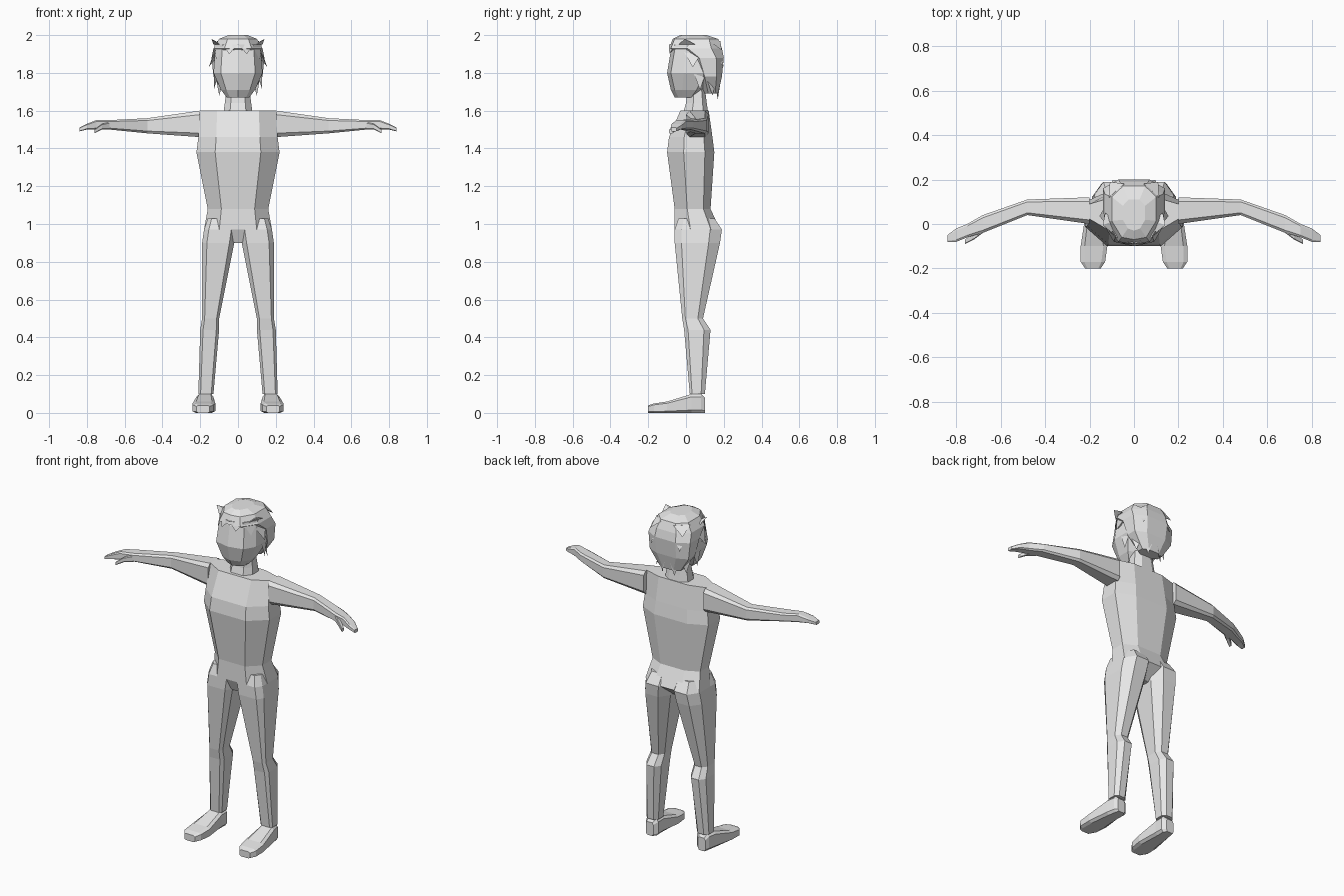
import bpy
import bmesh
from math import sin, cos, radians
from mathutils import Vector

cube = bpy.data.objects.get("Cube")
if cube:
    bpy.data.objects.remove(cube, do_unlink=True)

# One plain clay colour for the whole figure
grey = (.8, .8, .8, 1)
clay = bpy.data.materials.new("light_grey")
clay.use_nodes = True
clay.diffuse_color = grey
clay.node_tree.nodes["Principled BSDF"].inputs["Base Color"].default_value = grey


def finish(name, bm, mirrored):
    """Turn a bmesh into a flat shaded object, optionally mirrored across x."""
    bmesh.ops.recalc_face_normals(bm, faces=bm.faces)
    mesh = bpy.data.meshes.new(name)
    bm.to_mesh(mesh)
    bm.free()
    mesh.materials.append(clay)
    obj = bpy.data.objects.new(name, mesh)
    bpy.context.collection.objects.link(obj)
    if mirrored:
        obj.modifiers.new("mirror", 'MIRROR').use_mirror_merge = False


def loft(name, rings, mirrored=False):
    """Skin a row of rings that all have the same number of points."""
    bm = bmesh.new()
    loops = [[bm.verts.new(point) for point in ring] for ring in rings]
    count = len(loops[0])
    for low, high in zip(loops, loops[1:]):
        for i in range(count):
            j = (i + 1) % count
            bm.faces.new((low[i], low[j], high[j], high[i]))
    bm.faces.new(loops[0])
    bm.faces.new(loops[-1])
    finish(name, bm, mirrored)


def body_ring(z, half_width, front, back, panel=.55, ridge=0):
    """Symmetrical section with a front ridge, front, side and back panels."""
    depth = back - front
    half = [(half_width * panel, front + ridge),
            (half_width, front + depth * .35),
            (half_width, front + depth * .8),
            (half_width / 2, back)]
    outline = [(0, front)] + half + [(-x, y) for x, y in reversed(half)]
    return [(x, y, z) for x, y in outline]


def box_ring(left, right, low, high, low_cut=.15, high_cut=.15):
    """Rectangular section whose corners are cut by a fraction of its size."""
    width, depth = right - left, high - low
    a, b = width * low_cut, width * high_cut
    c, d = low + depth * low_cut, high - depth * high_cut
    return [(left + a, low), (right - a, low), (right, c), (right, d),
            (right - b, high), (left + b, high), (left, d), (left, c)]


# Torso, from crotch to shoulders
loft("torso", [body_ring(*row) for row in (
    (.9, .03, -.03, .1),
    (.97, .18, -.06, .18),
    (1.08, .16, -.06, .13),
    (1.38, .22, -.1, .15),
    (1.46, .21, -.09, .14),
    (1.6, .2, -.03, .12))])

# Neck
loft("neck", [body_ring(*row) for row in (
    (1.57, .08, -.02, .12),
    (1.64, .07, 0, .11),
    (1.72, .06, .01, .1))])

# Head with a ridge down the middle of the face
loft("head", [body_ring(*row, panel=.7, ridge=.02) for row in (
    (1.67, .06, -.06, .05),
    (1.71, .09, -.08, .09),
    (1.8, .13, -.1, .15),
    (1.92, .12, -.08, .15),
    (1.97, .08, -.05, .1))])

# Hair cap covering the crown and the back of the head
loft("hair_cap", [body_ring(*row, ridge=.01) for row in (
    (1.69, .07, .09, .17),
    (1.78, .13, .05, .19),
    (1.88, .14, 0, .2),
    (1.93, .13, -.09, .19),
    (1.98, .1, -.07, .17),
    (2, .05, -.03, .11))])


def around_head(angle, z, reach=1):
    """Point on the hair line; the angle runs from the face round to the nape."""
    turn = radians(angle)
    return Vector((.13 * reach * sin(turn), .05 - .14 * reach * cos(turn), z))


# Pointed locks of hair: angle, root height, tip height, reach of the tip
locks = {
    "crown_tuft": (70, 1.95, 1.98, 1.15),
    "temple_lock": (85, 1.91, 1.83, 1.2),
    "inner_fringe": (20, 1.95, 1.9, 1.05),
    "outer_fringe": (55, 1.95, 1.87, 1.05),
    "ear_lock": (100, 1.84, 1.71, 1),
    "nape_lock": (160, 1.8, 1.66, .9),
    "neck_side_lock": (130, 1.8, 1.68, 1),
    "back_lock": (145, 1.94, 1.83, 1.3),
    "top_back_lock": (140, 1.97, 1.92, 1.3),
}
for name, (angle, root_z, tip_z, reach) in locks.items():
    bm = bmesh.new()
    corners = [around_head(angle - 20, root_z), around_head(angle + 20, root_z),
               around_head(angle, root_z, .7)]
    tip = bm.verts.new(around_head(angle, tip_z, reach))
    root = [bm.verts.new(corner) for corner in corners]
    bm.faces.new(root)
    for i in range(len(root)):
        bm.faces.new((root[i - 1], root[i], tip))
    finish(name, bm, mirrored=True)

# Legs, from ankle to hip: height, then extents in x and y
loft("legs", [[(x, y, z) for x, y in box_ring(*row, high_cut=.25)] for z, *row in (
    (.1, .13, .21, .02, .1),
    (.44, .1, .2, -.01, .13),
    (.5, .1, .19, -.02, .09),
    (.9, .02, .19, -.06, .18),
    (.97, .01, .18, -.06, .19),
    (1.03, .02, .16, -.04, .15))], mirrored=True)

# Feet, from heel to toe, flat on the ground: y, extent in x, height
loft("feet", [[(x, y, z) for x, z in box_ring(inner, outer, 0, top)]
              for y, inner, outer, top in (
    (.1, .15, .2, .08),
    (.08, .13, .21, .1),
    (.03, .13, .22, .1),
    (-.1, .12, .24, .06),
    (-.17, .13, .24, .05),
    (-.2, .15, .22, .04))], mirrored=True)

# Arms and mitten hands: x, extent in y, underside, thickness
loft("arms", [[(x, y, z) for y, z in box_ring(front, back, base, base + thick)]
              for x, front, back, base, thick in (
    (.2, 0, .12, 1.46, .14),
    (.48, .04, .11, 1.48, .08),
    (.68, -.04, .04, 1.5, .05),
    (.75, -.06, 0, 1.5, .05),
    (.8, -.08, -.02, 1.5, .03),
    (.84, -.08, -.05, 1.49, .02))], mirrored=True)

# Thumbs, leaning forward and down from the palm
loft("thumbs", [[(x, y, z) for y, z in box_ring(front, front + size, base, base + size)]
                for x, front, base, size in (
    (.68, -.04, 1.5, .04),
    (.72, -.07, 1.5, .03),
    (.76, -.09, 1.48, .02))], mirrored=True)
